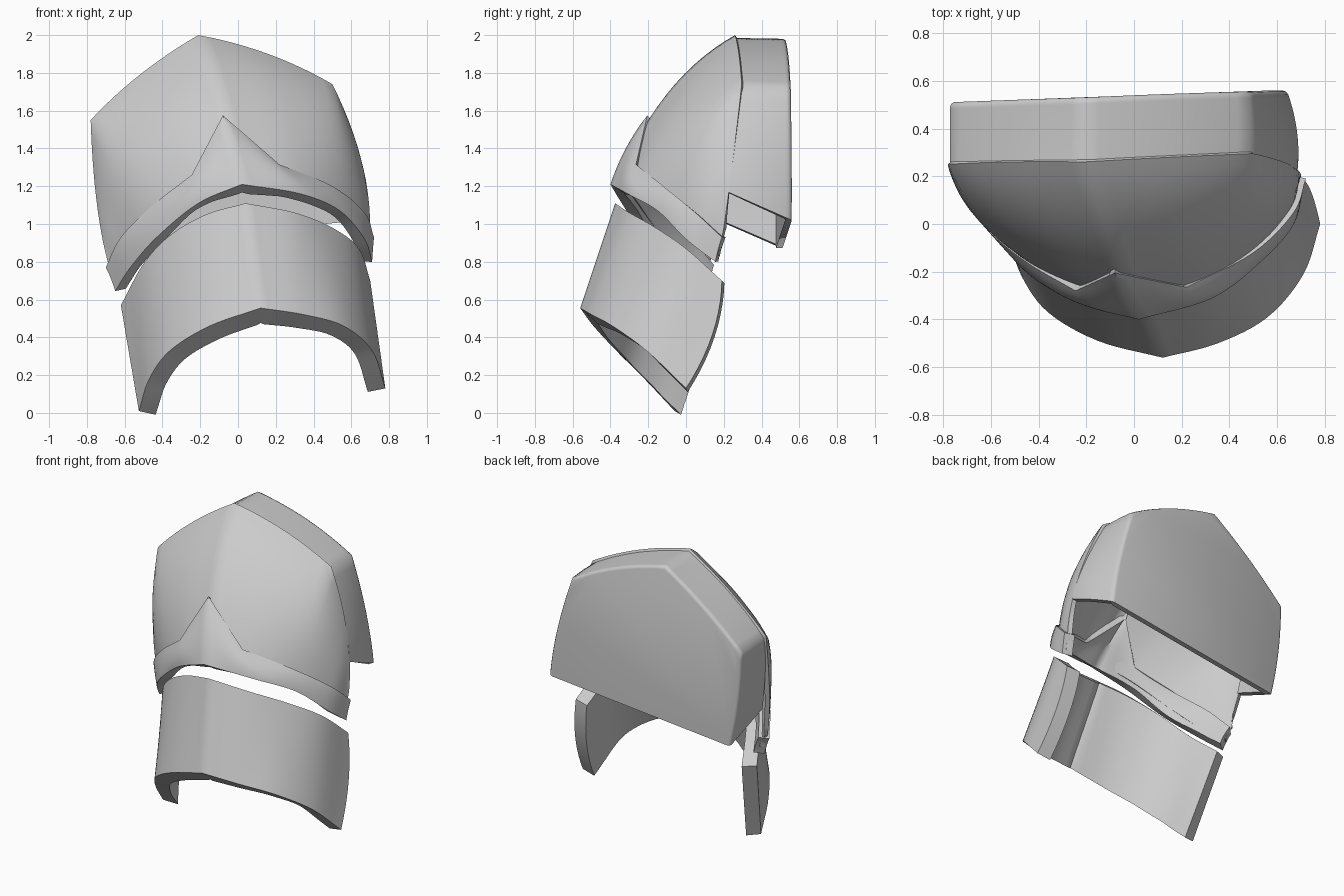
import bpy, math
from mathutils import Vector

if "Cube" in bpy.data.objects:
    bpy.data.objects.remove(bpy.data.objects["Cube"])


def spline(pts, breaks, n):
    """Smooth curve through pts, with corners at the break indices."""
    pts = [Vector(p) for p in pts]
    ends = [0] + list(breaks) + [len(pts) - 1]
    out = [pts[0]]
    for s, e in zip(ends, ends[1:]):
        q = pts[s:e + 1]
        if len(q) == 3:   # quadratic end tangents
            q = [3 * q[0] - 3 * q[1] + q[2]] + q + [3 * q[2] - 3 * q[1] + q[0]]
        else:
            q = [2 * q[0] - q[1]] + q + [2 * q[-1] - q[-2]]
        for i in range(1, len(q) - 2):
            a, b, c, d = q[i - 1:i + 3]
            for k in range(1, n + 1):
                t = k / n
                out.append(0.5 * (2 * b + (c - a) * t + (2 * a - 5 * b + 4 * c - d) * t * t
                                  + (3 * b - a - 3 * c + d) * t ** 3))
    return out


def middle(a, b, push):
    """Row halfway between two rows, pushed outward per column."""
    last = len(a) - 1
    return [(Vector(p) + Vector(q)) / 2 + Vector(push(i / last))
            for i, (p, q) in enumerate(zip(a, b))]


def loft(name, rows, thickness, n=6, m=5, cap=False, drop=0):
    """rows: (points, corner indices), first to last; solidified inward.
    drop lowers the inner skin near the centre so the underside shows."""
    curves = [spline(p, br, n) for p, br in rows]
    columns = [spline(col, [], m) for col in zip(*curves)]
    w, h = len(columns), len(columns[0])
    verts = [columns[c][r] for r in range(h) for c in range(w)]
    faces = [(r * w + c, (r + 1) * w + c, (r + 1) * w + c + 1, r * w + c + 1)
             for r in range(h - 1) for c in range(w - 1)]
    if cap:
        faces.append(tuple(range(w)))
    me = bpy.data.meshes.new(name)
    me.from_pydata(verts, [], faces)
    ob = bpy.data.objects.new(name, me)
    bpy.context.collection.objects.link(ob)
    bpy.ops.object.select_all(action='DESELECT')
    ob.select_set(True)
    bpy.context.view_layer.objects.active = ob
    if cap:
        bev = ob.modifiers.new("soft_edges", 'BEVEL')
        bev.width, bev.segments = .018, 2
        bev.limit_method, bev.angle_limit = 'ANGLE', math.radians(60)
        bpy.ops.object.modifier_apply(modifier=bev.name)
    outer = len(ob.data.vertices)
    mod = ob.modifiers.new("thickness", 'SOLIDIFY')
    mod.thickness, mod.offset = thickness, -1
    bpy.ops.object.modifier_apply(modifier=mod.name)
    for v in ob.data.vertices[outer:]:
        v.co.z -= drop * max(0, 1 - (v.co.x / .6) ** 2)
    bpy.ops.object.shade_smooth_by_angle(angle=math.radians(50))
    return ob


# Domed front shell
rim = [(-.69, .10, .80), (-.75, .17, 1.13), (-.78, .25, 1.55), (-.52, .26, 1.79),
       (-.21, .26, 2.0), (.16, .28, 1.90), (.50, .295, 1.74), (.65, .25, 1.35), (.70, .20, .98)]
low = [(-.66, .10, .70), (-.56, -.02, .79), (-.41, -.18, .97), (-.21, -.29, 1.13),
       (.02, -.36, 1.22), (.30, -.27, 1.17), (.50, -.13, 1.08), (.64, .03, .93), (.69, .17, .83)]


def bulge(u):
    s = math.sin(math.pi * u)
    return (-.055 * math.cos(math.pi * u) * s, -.05 * s, .08 * s)


loft("front_shell", [(rim, [2, 4, 6]), (middle(rim, low, bulge), [4]), (low, [4])], .03, m=7)

# Hollow back box, open underneath
back = [(-.69, .51, .87), (-.75, .51, 1.2), (-.77, .51, 1.53), (-.50, .52, 1.77),
        (-.21, .53, 1.98), (.15, .545, 1.88), (.48, .555, 1.72), (.585, .56, 1.35), (.64, .56, 1.02)]
front = [(-.71, .19, 1.01), (-.745, .21, 1.25), (-.77, .24, 1.54), (-.52, .25, 1.78),
         (-.21, .25, 1.985), (.16, .27, 1.885), (.485, .28, 1.73), (.63, .25, 1.4), (.685, .22, 1.17)]
loft("back_box", [(back, [2, 4, 6]),
                  (middle(back, front, lambda u: (.02 * u ** 4, 0, 0)), [2, 4, 6]),
                  (front, [2, 4, 6])], .035, cap=True)

# Raised trim with a pointed crest
top = [(-.70, .10, .77), (-.62, -.02, .93), (-.45, -.16, 1.10), (-.245, -.28, 1.26),
       (-.08, -.205, 1.575), (.22, -.265, 1.315), (.50, -.12, 1.20), (.67, .05, 1.06), (.72, .19, .93)]
bottom = [(-.65, .08, .645), (-.57, -.06, .77), (-.43, -.22, .93), (-.21, -.34, 1.11),
          (.02, -.40, 1.21), (.33, -.31, 1.16), (.54, -.15, 1.07), (.67, .0, .92), (.71, .155, .80)]
loft("crest_trim", [(top, [3, 4, 5]),
                    (middle(top, bottom, lambda u: (0, -.016 * math.sin(math.pi * u), .008)), [4]),
                    (bottom, [4])], .07, drop=.02)

# Lower arm band
upper = [(-.62, .12, .57), (-.50, -.10, .79), (-.36, -.22, .94), (-.17, -.31, 1.05),
         (.04, -.375, 1.11), (.30, -.30, 1.06), (.50, -.16, .98), (.64, .0, .87), (.70, .19, .70)]
lower = [(-.525, -.06, .01), (-.47, -.22, .18), (-.36, -.37, .33), (-.15, -.49, .46),
         (.12, -.56, .555), (.35, -.50, .52), (.56, -.39, .46), (.71, -.21, .33), (.78, .0, .13)]
loft("lower_band", [(upper, [4]),
                    (middle(upper, lower, lambda u: (0, .045 * u ** 12, 0)), [4]),
                    (lower, [4])], .095, drop=.05)
